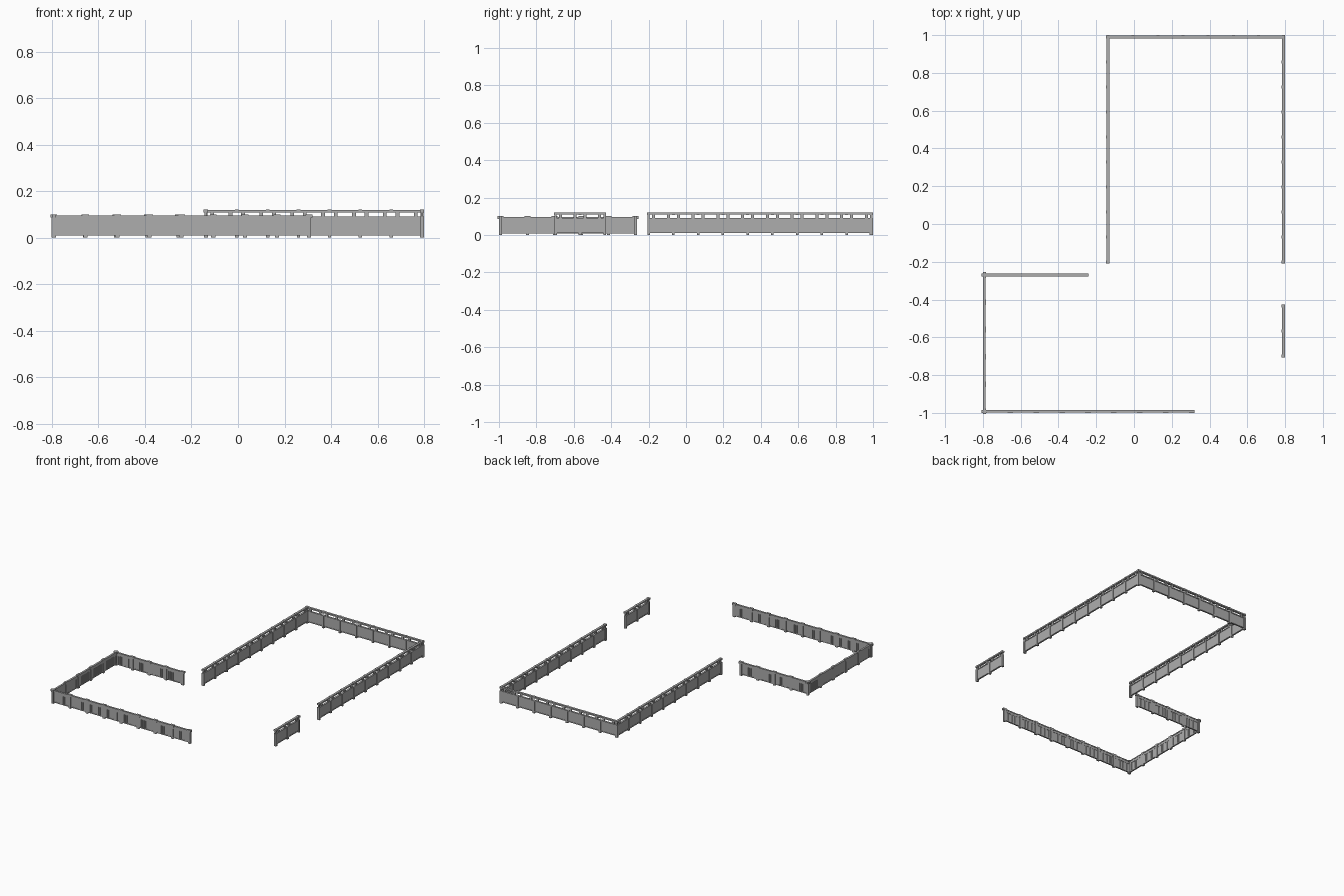
import bpy
import bmesh
from mathutils import Matrix, Vector

cube = bpy.data.objects.get("Cube")
if cube:
    bpy.data.objects.remove(cube)

grey = bpy.data.materials.new("concrete_grey")
grey.use_nodes = True
colour = (0.42, 0.42, 0.42, 1)
grey.diffuse_color = colour
grey.node_tree.nodes["Principled BSDF"].inputs["Base Color"].default_value = colour


def box(bm, along, half_len, half_depth, z0, z1, across=0):
    """Box in run space: x along the fence, y across it."""
    m = Matrix.Translation((along, across, (z0 + z1) / 2))
    m = m @ Matrix.Diagonal((half_len * 2, half_depth * 2, z1 - z0, 1))
    bmesh.ops.create_cube(bm, size=1, matrix=m)


def finish(name, bm, start, end):
    """Lay the run between two ground points."""
    d = Vector(end) - Vector(start)
    side = Vector((-d.y, d.x)).normalized()
    d.normalize()
    m = Matrix(((d.x, side.x, 0, start[0]), (d.y, side.y, 0, start[1]),
                (0, 0, 1, 0), (0, 0, 0, 1)))
    bm.transform(m)
    mesh = bpy.data.meshes.new(name)
    bm.to_mesh(mesh)
    bm.free()
    mesh.materials.append(grey)
    bpy.context.collection.objects.link(bpy.data.objects.new(name, mesh))


def railed_wall(name, start, end, bays):
    """Solid panels with a raised handrail on paired stubs."""
    length = (Vector(end) - Vector(start)).length
    step = length / bays
    mid = length / 2
    bm = bmesh.new()
    box(bm, mid, mid, 0.004, 0.012, 0.086)
    box(bm, mid, mid, 0.006, 0.010, 0.016)
    box(bm, mid, mid, 0.007, 0.084, 0.091)
    box(bm, mid, mid + 0.006, 0.008, 0.109, 0.119)
    for i in range(bays + 1):
        at = i * step
        box(bm, at, 0.007, 0.009, 0, 0.091)
        box(bm, at, 0.008, 0.0095, 0.107, 0.12)
        for off in (-0.027, 0.027):
            if 0 < at + off < length:
                box(bm, at + off, 0.008, 0.005, 0.09, 0.11)
        if i in (0, bays):
            box(bm, at, 0.006, 0.005, 0.09, 0.11)
    finish(name, bm, start, end)


def slatted_wall(name, start, end, bays):
    """Low panels with groups of upright slats and a deep top band."""
    length = (Vector(end) - Vector(start)).length
    step = length / bays
    mid = length / 2
    bm = bmesh.new()
    box(bm, mid, mid, 0.002, 0.012, 0.076)
    box(bm, mid, mid, 0.005, 0.008, 0.014)
    box(bm, mid, mid, 0.005, 0.073, 0.090)
    box(bm, mid, mid, 0.007, 0.089, 0.096)
    for i in range(bays + 1):
        at = i * step
        box(bm, at, 0.009, 0.007, 0, 0.09)
        box(bm, at, 0.015, 0.008, 0.086, 0.1)
        if i < bays:
            # narrow slats in the middle of the bay, wide planks at its ends
            for j in range(-3, 4):
                box(bm, at + step / 2 + j * 0.0115, 0.0036, 0.004, 0.012, 0.076)
            for s in (-1, 1):
                box(bm, at + step / 2 + s * 0.053, 0.010, 0.004, 0.012, 0.076)
    finish(name, bm, start, end)


# Railed enclosure at the back, plus its short detached piece
L, R, B = -0.138, 0.791, 0.991
railed_wall("left_railed_wall", (L, -0.2), (L, B), 9)
railed_wall("back_railed_wall", (L, B), (R, B), 7)
railed_wall("right_railed_wall", (R, -0.2), (R, B), 9)
railed_wall("short_railed_wall", (R, -0.698), (R, -0.435), 2)

# Slatted enclosure at the front
W, F, N = -0.792, -0.992, -0.27
slatted_wall("front_slatted_wall", (W, F), (0.305, F), 8)
slatted_wall("side_slatted_wall", (W, F), (W, N), 5)
slatted_wall("rear_slatted_wall", (W, N), (-0.255, N), 4)
